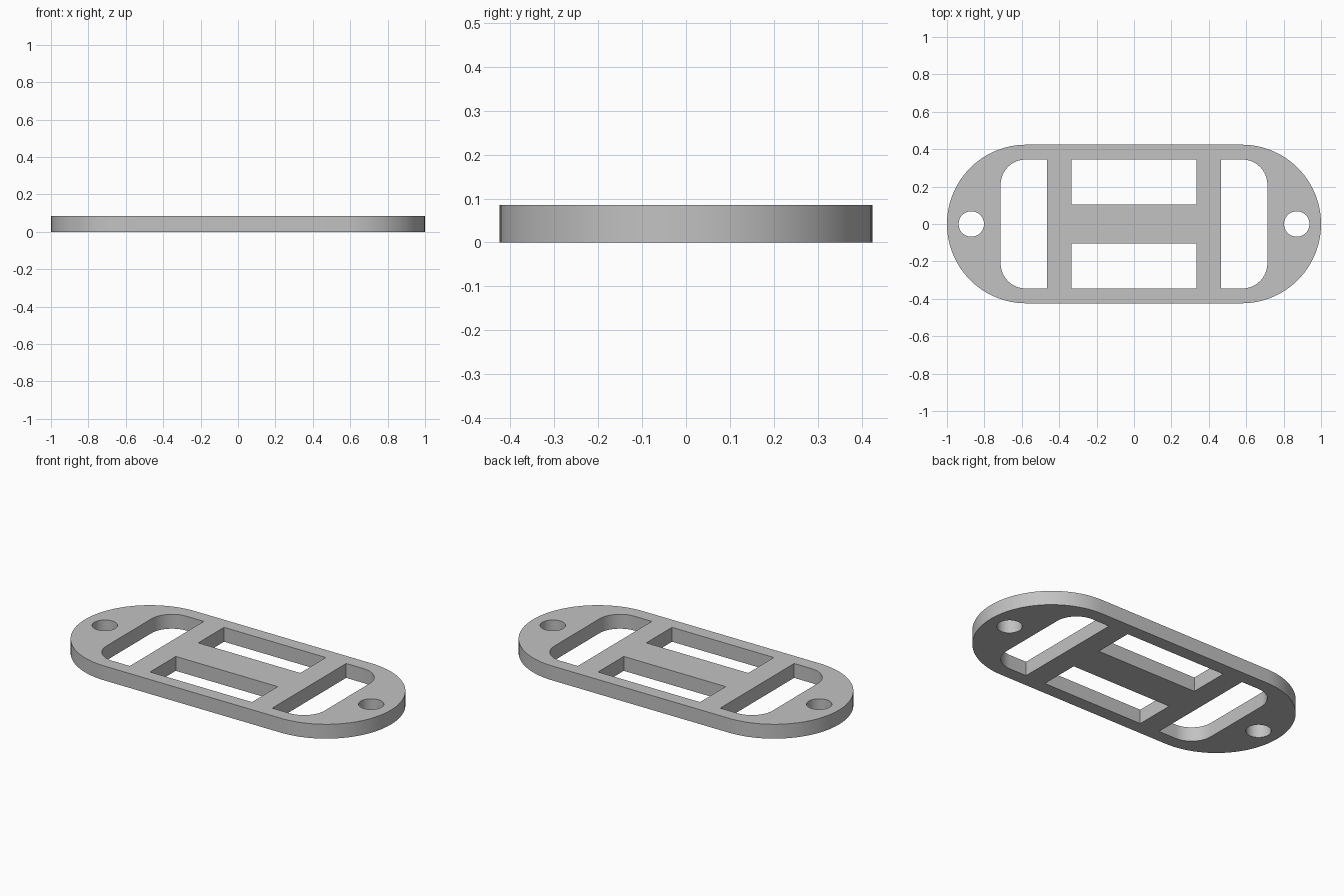
import bpy, bmesh
from math import pi, sin, cos

cube = bpy.data.objects.get("Cube")
if cube:
    bpy.data.objects.remove(cube, do_unlink=True)

THICKNESS = 0.085
END_RADIUS = 0.424


def arc(cx, cy, r, start, end, steps):
    """Points on an arc, angles in degrees."""
    angles = [(start + (end - start) * i / steps) * pi / 180 for i in range(steps + 1)]
    return [(cx + r * cos(a), cy + r * sin(a)) for a in angles]


def rectangle(x0, x1, y0, y1):
    return [(x0, y0), (x1, y0), (x1, y1), (x0, y1)]


def mirrored(points):
    return [(-x, y) for x, y in points]


# Rounded outer outline
cx = 1 - END_RADIUS
outline = arc(cx, 0, END_RADIUS, -90, 90, 48) + arc(-cx, 0, END_RADIUS, 90, 270, 48)

# End slot with two rounded outer corners, and screw hole
r, x_in, x_out, y_max = 0.135, 0.465, 0.713, 0.345
slot = ([(x_in, -y_max)]
        + arc(x_out - r, r - y_max, r, -90, 0, 16)
        + arc(x_out - r, y_max - r, r, 0, 90, 16)
        + [(x_in, y_max)])
hole = arc(0.87, 0, 0.068, 0, 360, 40)[:-1]

loops = [outline, slot, mirrored(slot), hole, mirrored(hole),
         rectangle(-0.333, 0.333, 0.105, y_max),
         rectangle(-0.333, 0.333, -y_max, -0.105)]

# Fill between the loops and extrude the plate
bm = bmesh.new()
edges = []
for loop in loops:
    verts = [bm.verts.new((x, y, 0)) for x, y in loop]
    edges += [bm.edges.new((verts[i - 1], v)) for i, v in enumerate(verts)]
bmesh.ops.triangle_fill(bm, use_beauty=True, use_dissolve=False,
                        edges=edges, normal=(0, 0, 1))
result = bmesh.ops.extrude_face_region(bm, geom=bm.faces[:], use_keep_orig=True)
top = [g for g in result["geom"] if isinstance(g, bmesh.types.BMVert)]
bmesh.ops.translate(bm, verts=top, vec=(0, 0, THICKNESS))
bmesh.ops.recalc_face_normals(bm, faces=bm.faces[:])
mesh = bpy.data.meshes.new("mounting_plate")
bm.to_mesh(mesh)
bm.free()

plate = bpy.data.objects.new("mounting_plate", mesh)
bpy.context.collection.objects.link(plate)

# Plain grey material
grey = bpy.data.materials.new("light grey")
grey.use_nodes = True
colour = (0.54, 0.54, 0.54, 1)
grey.diffuse_color = colour
grey.node_tree.nodes["Principled BSDF"].inputs["Base Color"].default_value = colour
mesh.materials.append(grey)

# Smooth curved walls, sharp rims
bpy.ops.object.select_all(action="DESELECT")
plate.select_set(True)
bpy.context.view_layer.objects.active = plate
bpy.ops.object.shade_smooth_by_angle(angle=pi / 6)
